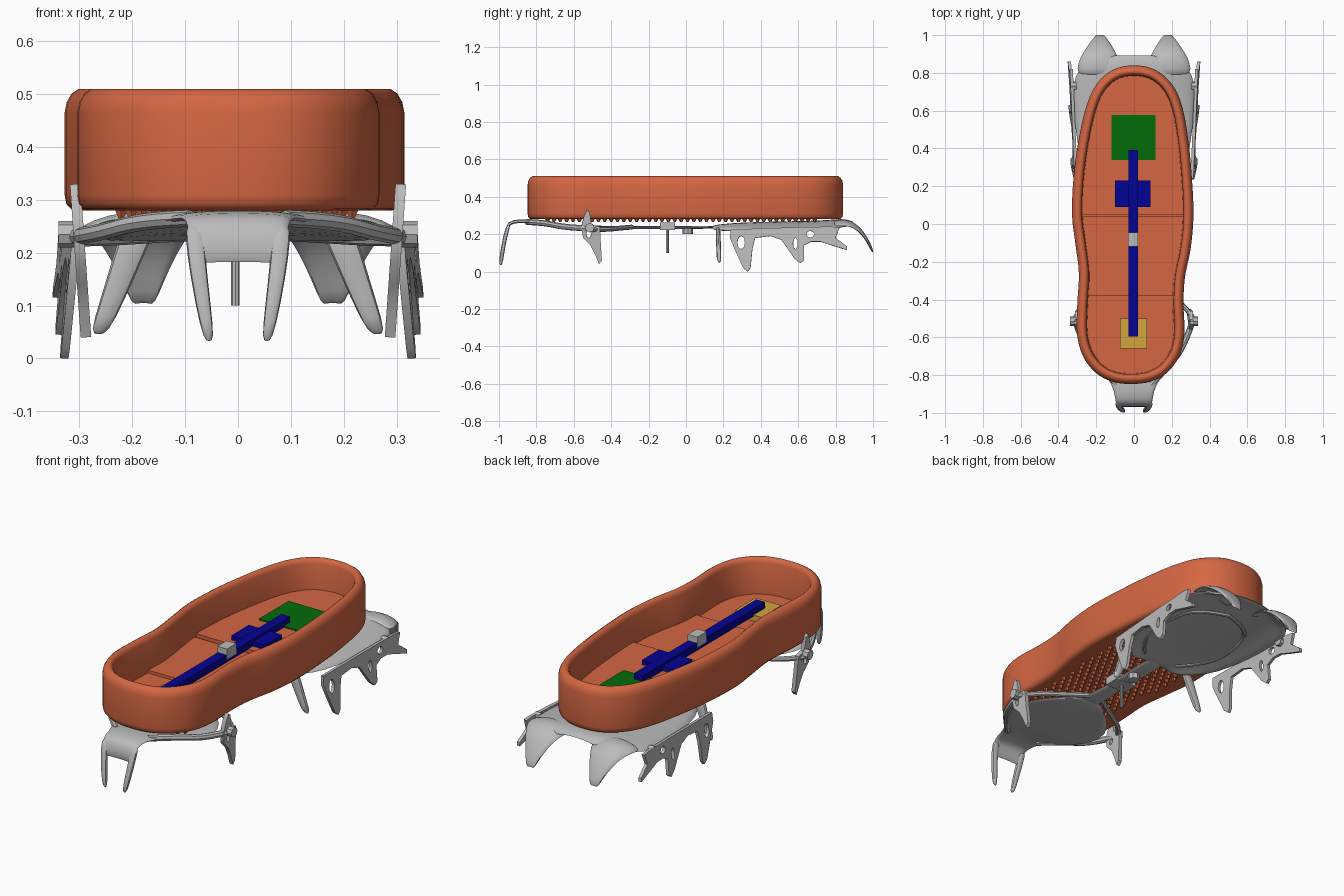
import bpy, bmesh, math
from mathutils import Vector

if "Cube" in bpy.data.objects:
    bpy.data.objects.remove(bpy.data.objects["Cube"], do_unlink=True)


def material(name, rgb):
    m = bpy.data.materials.new(name)
    m.use_nodes = True
    m.diffuse_color = (*rgb, 1)
    m.node_tree.nodes["Principled BSDF"].inputs["Base Color"].default_value = (*rgb, 1)
    return m


ORANGE = material("terracotta", (0.66, 0.135, 0.055))
GREY = material("light grey", (0.5, 0.5, 0.5))
GREEN = material("green", (0.001, 0.15, 0.003))
BLUE = material("deep blue", (0.001, 0.001, 0.3))
YELLOW = material("ochre", (0.65, 0.38, 0.05))


def finish(name, bm, mat, thick=0, mirror=False, subdiv=0, smooth=True):
    """Turn a bmesh into an object, with optional thickness, smoothing and mirror."""
    bmesh.ops.recalc_face_normals(bm, faces=bm.faces)
    me = bpy.data.meshes.new(name)
    bm.to_mesh(me)
    bm.free()
    ob = bpy.data.objects.new(name, me)
    bpy.context.collection.objects.link(ob)
    me.materials.append(mat)
    bpy.ops.object.select_all(action='DESELECT')
    ob.select_set(True)
    bpy.context.view_layer.objects.active = ob
    if thick:
        mod = ob.modifiers.new("thickness", 'SOLIDIFY')
        mod.thickness, mod.offset = thick, 0
    if subdiv:
        ob.modifiers.new("smooth", 'SUBSURF').levels = subdiv
    if mirror:
        ob.modifiers.new("mirror", 'MIRROR').use_mirror_merge = False
    for mod in list(ob.modifiers):
        bpy.ops.object.modifier_apply(modifier=mod.name)
    if smooth:
        bpy.ops.object.shade_smooth_by_angle(angle=math.radians(40))
    return ob


def box(name, lo, hi, mat):
    bm = bmesh.new()
    bmesh.ops.create_cube(bm, size=1)
    for v in bm.verts:
        v.co = [l + (c + 0.5) * (h - l) for c, l, h in zip(v.co, lo, hi)]
    return finish(name, bm, mat, smooth=False)


def strip(name, rows, thick, cols=2, drop=0, mirror=False):
    """Bent plate: each row is centre x, y, z and half width; edges of wide rows droop."""
    bm = bmesh.new()
    grid = []
    widest = max(r[3] for r in rows)
    for x, y, z, hw in rows:
        us = [2 * i / cols - 1 for i in range(cols + 1)]
        grid.append([bm.verts.new((x + hw * u, y, z - drop * hw / widest * abs(u) ** 3)) for u in us])
    for a, b in zip(grid, grid[1:]):
        for i in range(cols):
            bm.faces.new((a[i], a[i + 1], b[i + 1], b[i]))
    return finish(name, bm, GREY, thick, mirror, 1)


def side_plate(name, outline, holes, x0, lean, splay, thick):
    """Upright side plate cut from a y-z outline, x varies with height and length."""
    bm = bmesh.new()
    loops = [outline] + [[(cy + ry * math.cos(k * math.pi / 6), cz + rz * math.sin(k * math.pi / 6))
                          for k in range(12)] for cy, cz, ry, rz in holes]
    edges = []
    for loop in loops:
        vs = [bm.verts.new((x0 + lean * z + splay * y, y, z)) for y, z in loop]
        edges += [bm.edges.new((vs[i - 1], vs[i])) for i in range(len(vs))]
    bmesh.ops.triangle_fill(bm, edges=edges, use_beauty=True)
    return finish(name, bm, GREY, thick, True)


def tube(name, pts, r, mirror=False):
    """Round bar through a few points."""
    cu = bpy.data.curves.new(name, 'CURVE')
    cu.dimensions, cu.bevel_depth, cu.bevel_resolution, cu.use_fill_caps = '3D', r, 2, True
    sp = cu.splines.new('NURBS')
    sp.points.add(len(pts) - 1)
    for p, co in zip(sp.points, pts):
        p.co = (*co, 1)
    sp.use_endpoint_u, sp.order_u, sp.resolution_u = True, 3, 6
    tmp = bpy.data.objects.new(name + "_path", cu)
    bpy.context.collection.objects.link(tmp)
    bm = bmesh.new()
    bm.from_mesh(tmp.to_mesh())
    bpy.data.objects.remove(tmp, do_unlink=True)
    return finish(name, bm, GREY, mirror=mirror)


# Sole outline, smoothed through control points
CONTROL = [(0, .84), (.115, .815), (.205, .735), (.257, .615), (.288, .44), (.306, .25), (.315, .05),
           (.3, -.13), (.27, -.28), (.262, -.42), (.267, -.58), (.24, -.7), (.172, -.79),
           (.085, -.835), (-.015, -.847), (-.115, -.835), (-.203, -.787), (-.27, -.7), (-.302, -.58),
           (-.3, -.42), (-.292, -.26), (-.311, -.1), (-.328, .05), (-.32, .25), (-.294, .44),
           (-.255, .615), (-.202, .735), (-.115, .815)]
P = [Vector(p) for p in CONTROL]
N = len(P)
OUT = []
for i in range(N):
    a, b, c, d = P[i - 1], P[i], P[(i + 1) % N], P[(i + 2) % N]
    for t in (0, .25, .5, .75):
        OUT.append(.5 * (2 * b + (c - a) * t + (2 * a - 5 * b + 4 * c - d) * t * t
                         + (3 * b - a - 3 * c + d) * t ** 3))


def inset(dist):
    res = []
    for i, p in enumerate(OUT):
        t = (OUT[(i + 1) % len(OUT)] - OUT[i - 1]).normalized()
        res.append(p + dist * Vector((t.y, -t.x)))
    return res


# Open tray with rounded rim
bm = bmesh.new()
SECTION = [(.025, .28), (.012, .283), (.003, .293), (0, .31), (0, .465), (.004, .485), (.013, .501),
           (.026, .51), (.038, .509), (.046, .502), (.052, .488), (.056, .33)]
rings = [[bm.verts.new((p.x, p.y, z)) for p in inset(d)] for d, z in SECTION]
for a, b in zip(rings, rings[1:]):
    for i in range(len(a)):
        bm.faces.new((a[i - 1], a[i], b[i], b[i - 1]))
bm.faces.new(rings[0])
bm.faces.new(rings[-1])
finish("sole_tray", bm, ORANGE)


# Stepped floor pads
def floor_pad(name, y0, y1, top):
    bm = bmesh.new()
    vs = [bm.verts.new((p.x, min(max(p.y, y0), y1), .325)) for p in inset(.053)
          if y0 - .02 < p.y < y1 + .02]
    f = bm.faces.new(vs)
    up = bmesh.ops.extrude_face_region(bm, geom=[f])
    for v in up["geom"]:
        if isinstance(v, bmesh.types.BMVert):
            v.co.z = top
    finish(name, bm, ORANGE, smooth=False)


floor_pad("toe_floor", .04, .9, .357)
floor_pad("arch_floor", -.38, .04, .345)

# Grip studs under the sole
bm = bmesh.new()
for j in range(43):
    for i in range(-6, 7):
        x, y = (i + .5 * (j % 2)) * .038 - .012, -.74 + j * .034
        if abs(x) < (.235 if -.15 < y < .5 else .2):
            geo = bmesh.ops.create_cone(bm, segments=6, radius1=.005, radius2=.014, depth=.018, cap_ends=True)
            bmesh.ops.translate(bm, verts=geo["verts"], vec=(x, y, .273))
finish("grip_studs", bm, ORANGE, smooth=False)

# Parts lying in the tray
box("green_board", (-.12, .34, .35), (.113, .578, .364), GREEN)
box("heel_pad", (-.075, -.66, .325), (.07, -.5, .362), YELLOW)
box("blue_rail", (-.03, -.595, .355), (.02, .392, .392), BLUE)
box("blue_block", (-.1, .09, .35), (.088, .23, .38), BLUE)
box("grey_slider", (-.032, -.12, .37), (.022, -.045, .423), GREY)

# Domed toe plate, its rear claws and inner ridge
strip("toe_plate", [(0, .14, .24, .12), (0, .2, .247, .21), (0, .3, .255, .28), (0, .5, .26, .315),
                    (0, .7, .264, .325), (0, .79, .27, .315), (0, .84, .275, .27), (0, .895, .262, .1)],
      .016, cols=10, drop=.042)
strip("toe_claws", [(.185, .79, .268, .12), (.185, .85, .275, .115), (.183, .9, .258, .092),
                    (.181, .945, .212, .065), (.18, .975, .16, .042), (.179, 1, .103, .02)],
      .014, cols=4, drop=.03, mirror=True)
tube("toe_ridge", [(.1, .2, .238), (.2, .3, .238), (.22, .5, .242), (.17, .68, .25), (0, .72, .254)],
     .01, True)

# Toe side skirt with spikes and holes
SKIRT = [(.24, .225), (.235, .18), (.26, .12), (.305, .02), (.33, 0), (.345, .02), (.355, .12), (.37, .18),
         (.45, .19), (.51, .17), (.58, .07), (.61, .045), (.63, .06), (.63, .14), (.67, .16), (.72, .16),
         (.78, .14), (.86, .115), (.86, .135), (.8, .18), (.82, .235), (.78, .24), (.6, .237), (.4, .23)]
side_plate("toe_spikes", SKIRT, [(.295, .155, .02, .035), (.665, .2, .02, .018), (.585, .15, .012, .03)],
           .314, -.08, .045, .016)
strip("toe_inner_legs", [(.19, .17, .24, .034), (.205, .172, .2, .03), (.238, .175, .11, .024),
                         (.265, .178, .043, .017)], .025, mirror=True)

# Heel plate, front flap, legs and arms
strip("heel_plate", [(0, -.32, .235, .06), (0, -.4, .235, .17), (0, -.52, .24, .27), (0, -.65, .245, .26),
                     (0, -.77, .258, .19), (0, -.84, .275, .115), (0, -.93, .27, .1), (0, -.955, .25, .095),
                     (0, -.965, .18, .09)], .016, cols=6, drop=.015)
strip("heel_legs", [(.083, -.945, .255, .018), (.08, -.965, .2, .018), (.066, -.983, .1, .015),
                    (.054, -.992, .03, .01)], .022, mirror=True)
tube("heel_arms", [(.09, -.85, .265), (.18, -.76, .262), (.27, -.64, .235), (.315, -.5, .23)], .016, True)
tube("heel_edge_bars", [(.315, -.5, .225), (.26, -.42, .225), (.15, -.36, .232), (.04, -.29, .238)], .013, True)
HEEL_SIDE = [(-.56, .24), (-.545, .3), (-.53, .33), (-.515, .32), (-.505, .25), (-.46, .24), (-.455, .14),
             (-.45, .06), (-.465, .04), (-.485, .09), (-.51, .14), (-.55, .18)]
side_plate("heel_spikes", HEEL_SIDE, [(-.52, .2, .012, .02)], .285, .07, 0, .02)


# Bolts on the sides
def bolt(name, x, y, z, r):
    tube(name, [(x - .015, y, z), (x, y, z), (x + .015, y, z)], r, True)


bolt("toe_bolts", .32, .73, .22, .024)
bolt("heel_bolts", .325, -.515, .235, .025)

# Linkage between heel and toe, with its pin and screw
strip("link_bar", [(0, -.36, .235, .07), (0, -.2, .235, .04), (0, 0, .235, .045), (0, .18, .238, .06)], .016)
tube("link_pin", [(-.005, -.1, .1), (-.005, -.1, .18), (-.005, -.1, .255)], .008)
tube("link_screw", [(.01, .01, .2), (.01, .01, .22), (.01, .01, .24)], .028)
box("link_clamp", (-.06, -.14, .222), (.06, -.06, .262), GREY)
